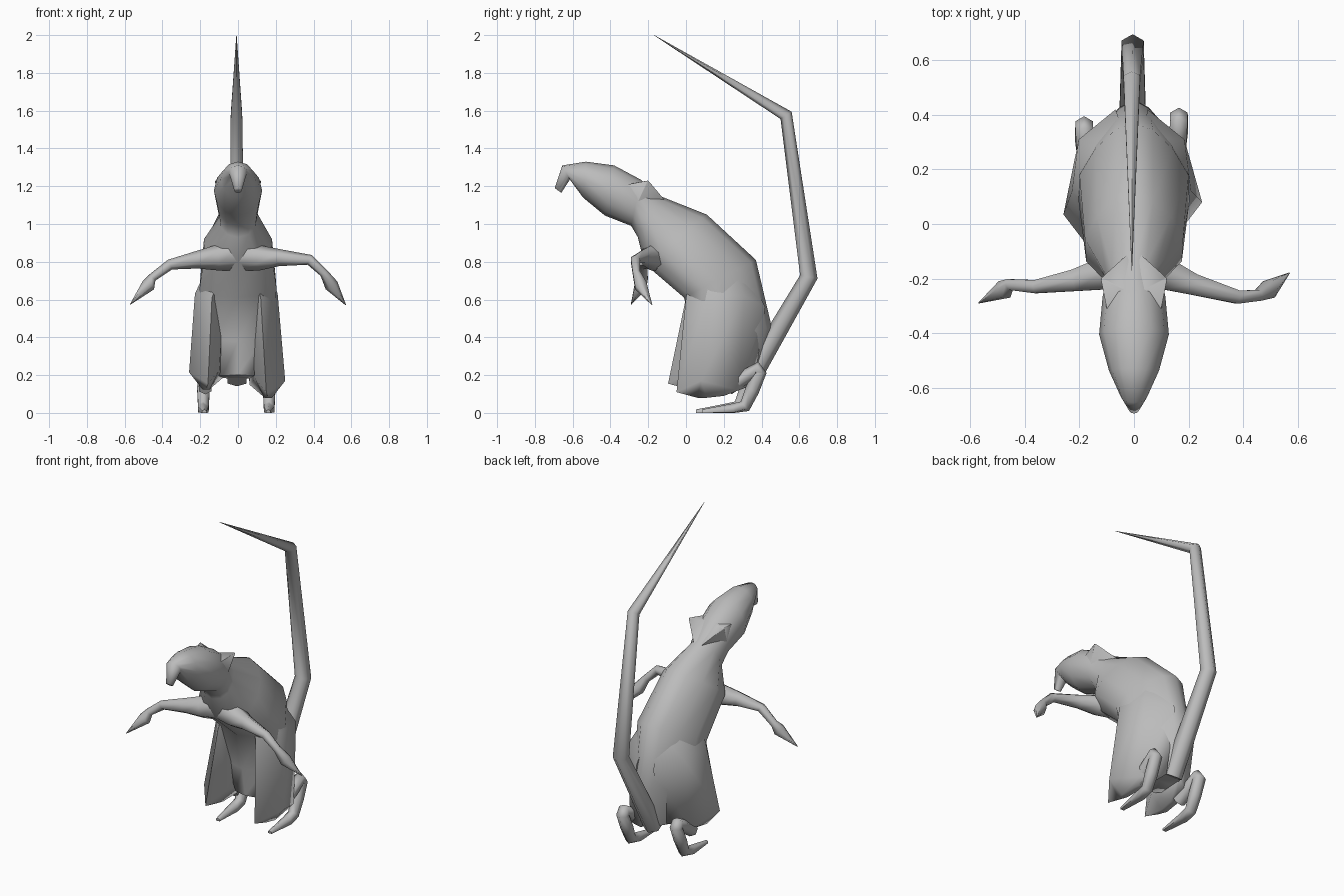
import bpy, bmesh
from math import sin, cos, pi, radians
from mathutils import Vector

cube = bpy.data.objects.get("Cube")
if cube:
    bpy.data.objects.remove(cube)

grey = bpy.data.materials.new("fur_grey")
grey.use_nodes = True
colour = (0.5, 0.5, 0.5, 1)
grey.diffuse_color = colour
grey.node_tree.nodes["Principled BSDF"].inputs["Base Color"].default_value = colour


def loft(name, rings):
    """Skin a list of equal point rings and close both ends."""
    bm = bmesh.new()
    loops = [[bm.verts.new((x, y, max(z, 0))) for x, y, z in ring] for ring in rings]
    for a, b in zip(loops, loops[1:]):
        for i in range(len(a)):
            j = (i + 1) % len(a)
            bm.faces.new((a[i], a[j], b[j], b[i]))
    for end in (loops[0], loops[-1]):
        hub = bm.verts.new(sum((v.co for v in end), Vector()) / len(end))
        for i in range(len(end)):
            bm.faces.new((end[i], end[(i + 1) % len(end)], hub))
    bmesh.ops.recalc_face_normals(bm, faces=bm.faces)
    mesh = bpy.data.meshes.new(name)
    bm.to_mesh(mesh)
    bm.free()
    mesh.materials.append(grey)
    obj = bpy.data.objects.new(name, mesh)
    bpy.context.collection.objects.link(obj)
    bpy.ops.object.select_all(action='DESELECT')
    obj.select_set(True)
    bpy.context.view_layer.objects.active = obj
    bpy.ops.object.shade_smooth_by_angle(angle=radians(75))


def tube(name, path, up=(1, 0, 0), sides=6):
    """Tapered limb through (x, y, z, radius) points."""
    pts = [Vector(p[:3]) for p in path]
    rings = []
    for i, p in enumerate(pts):
        before = (p - pts[i - 1]).normalized() if i else Vector()
        after = (pts[i + 1] - p).normalized() if i + 1 < len(pts) else Vector()
        t = (before + after).normalized()
        u = t.cross(Vector(up)).normalized()
        v = u.cross(t)
        r = path[i][3]
        rings.append([p + r * (u * cos(2 * pi * k / sides) + v * sin(2 * pi * k / sides))
                      for k in range(sides)])
    loft(name, rings)


def section(back, belly, width, taper=0, sides=12):
    """Oval between a back and a belly point (y, z); taper narrows its back."""
    b, f = Vector((0, *back)), Vector((0, *belly))
    ring = []
    for k in range(sides):
        a = 2 * pi * k / sides
        p = (b + f) / 2 + (b - f) / 2 * cos(a)
        p.x = width * sin(a) * (1 - taper * cos(a))
        ring.append(p)
    return ring


# Head, neck and hunched trunk in one skin, from hooked nose to rump
loft("body", [section(*s) for s in (
    ((-.695, 1.19), (-.66, 1.165), .02),
    ((-.655, 1.31), (-.615, 1.235), .048),
    ((-.53, 1.33), (-.545, 1.14), .092),
    ((-.38, 1.31), (-.43, 1.045), .128),
    ((-.24, 1.235), (-.29, .99), .115),
    ((-.13, 1.145), (-.255, .93), .1, .1),
    ((.11, 1.05), (-.22, .79), .18, .25),
    ((.37, .81), (-.01, .61), .2, .35),
    ((.455, .45), (.04, .38), .18, .45),
    ((.38, .18), (.07, .2), .12, .4),
)])

# Ears, each a flared corner of the back of the head running down to the neck
for side, name in ((1, "left_ear"), (-1, "right_ear")):
    base = [(.09, -.36, 1.2), (0, -.26, 1.22), (0, -.09, 1.10), (.10, -.28, 1.06)]
    tip = Vector((.122, -.2, 1.23))
    rings = [base, [tip.lerp(Vector(p), .04) for p in base]]
    loft(name, [[(side * x, y, z) for x, y, z in r] for r in rings])

# Long bent tail
tube("tail", [(-.005, .33, .17, .058), (-.005, .65, .72, .047),
              (-.008, .53, 1.575, .035), (-.008, -.17, 2.0, .001)])

# Arms, each in its own pose, rooted in the chest
tube("left_arm", [(0, -.14, .84, .09), (.12, -.185, .82, .066), (.22, -.222, .822, .045),
                  (.38, -.268, .81, .028), (.455, -.262, .74, .023),
                  (.495, -.24, .675, .037), (.57, -.18, .572, .002)], up=(0, 1, 0))
tube("right_arm", [(0, -.14, .84, .09), (-.12, -.185, .82, .066), (-.22, -.207, .81, .046),
                   (-.36, -.23, .785, .028), (-.455, -.222, .715, .023),
                   (-.475, -.24, .675, .037), (-.57, -.29, .575, .002)], up=(0, 1, 0))

# Wide thighs and hooked feet; the right leg steps slightly forward, up and out
waist = [(.15, .08, .8), (.09, .03, .73), (.03, .1, .75), (.03, .32, .76), (.10, .24, .8)]
hip = [(.21, .12, .63), (.12, .0, .61), (.06, .08, .6), (.05, .42, .56), (.185, .31, .62)]
hem = [(.25, .08, .17), (.15, -.05, .11), (.09, .08, .18), (.06, .36, .15), (.19, .28, .12)]
sole = [(.18, .11, .08), (.16, .06, .08), (.14, .11, .08), (.13, .2, .09), (.17, .2, .09)]
foot = [(.155, .22, .13, .038), (.16, .32, .195, .038), (.165, .375, .235, .037),
        (.165, .39, .21, .037), (.165, .35, .12, .038), (.165, .312, .035, .033),
        (.165, .25, .018, .032), (.16, .085, .004, .014)]
for side, name, shift, lift, out in ((1, "left", 0, 0, 0), (-1, "right", -.045, .045, .018)):
    upper = [waist, [(x + out, y, z) for x, y, z in hip]]
    lower = [[(x + out / 2, y + shift, z + lift) for x, y, z in r] for r in (hem, sole)]
    loft(name + "_thigh", [[(side * x, y, z) for x, y, z in r] for r in upper + lower])
    tube(name + "_foot", [(side * (x + out), y + shift * .7, z, r) for x, y, z, r in foot])
